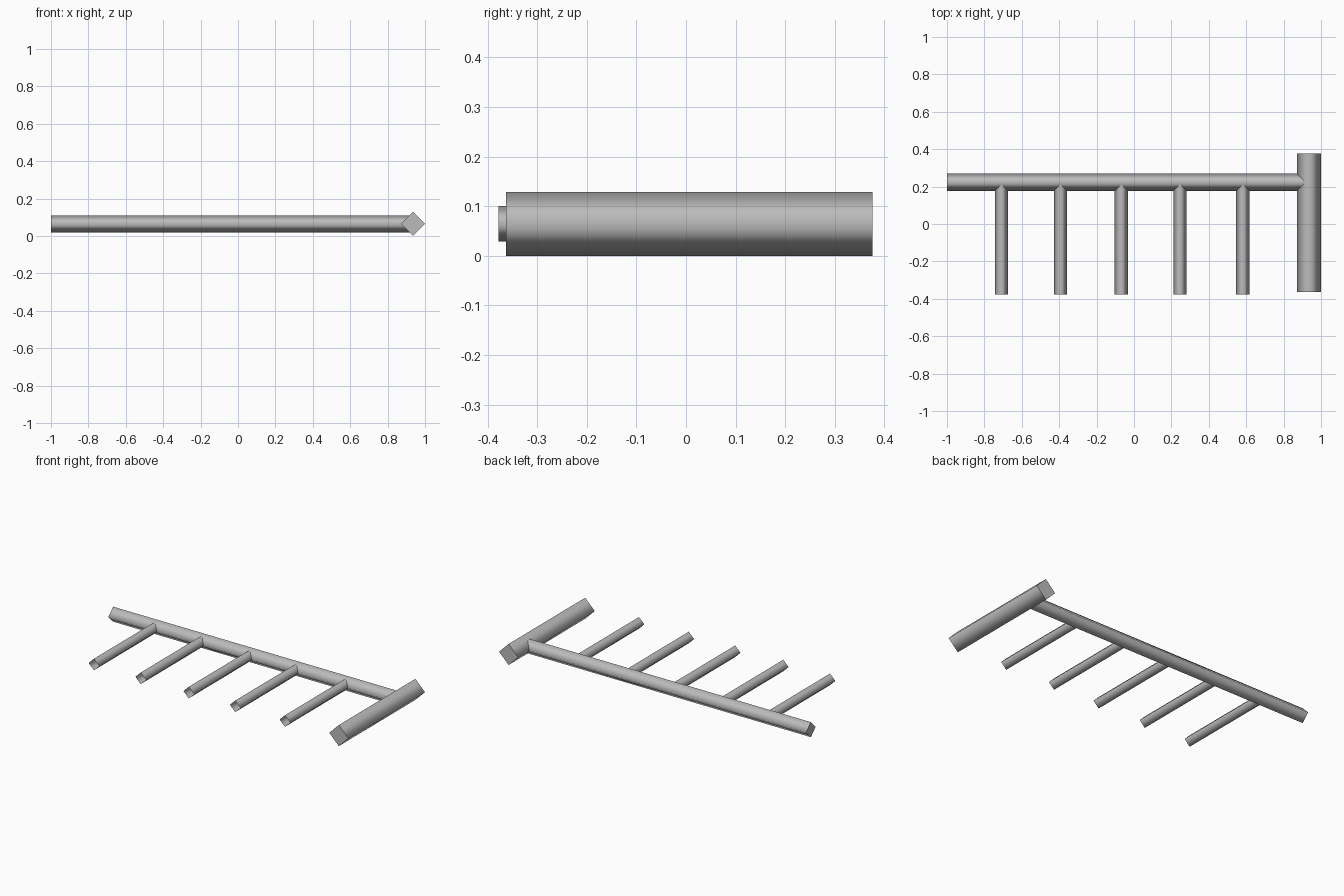
import bpy
import bmesh
from mathutils import Matrix, Vector

cube = bpy.data.objects.get("Cube")
if cube:
    bpy.data.objects.remove(cube, do_unlink=True)

steel = bpy.data.materials.new("grey_steel")
steel.use_nodes = True
colour = (0.5, 0.5, 0.5, 1)
steel.diffuse_color = colour
steel.node_tree.nodes["Principled BSDF"].inputs["Base Color"].default_value = colour

AXIS_Z = 0.0645


def bar(name, start, end, radius, capped=True):
    """Four-sided bar standing on its edge, smooth along its sides."""
    a, b = Vector((*start, AXIS_Z)), Vector((*end, AXIS_Z))
    direction = (b - a).normalized()
    up = Vector((0, 0, 1))
    side = up.cross(direction)
    frame = Matrix((side, up, direction)).transposed().to_4x4()
    frame.translation = (a + b) / 2
    bm = bmesh.new()
    bmesh.ops.create_cone(bm, cap_ends=capped, segments=4, radius1=radius,
                          radius2=radius, depth=(b - a).length, matrix=frame)
    # Smooth sides, crisp flat ends
    for face in bm.faces:
        face.smooth = abs(face.normal.dot(direction)) < 0.5
    for edge in bm.edges:
        along = (edge.verts[0].co - edge.verts[1].co).normalized()
        edge.smooth = abs(along.dot(direction)) > 0.5
    mesh = bpy.data.meshes.new(name)
    bm.to_mesh(mesh)
    bm.free()
    mesh.materials.append(steel)
    obj = bpy.data.objects.new(name, mesh)
    bpy.context.collection.objects.link(obj)
    return obj


# Thick cross bar at the end
bar("end_bar", (0.9355, -0.363), (0.9355, 0.376), AXIS_Z)

# Long main bar running into the cross bar
bar("main_bar", (-1, 0.223), (0.9355, 0.223), 0.046)

# Thin hollow prongs, open at the tips
for i, x in enumerate((-0.709, -0.393, -0.068, 0.246, 0.582)):
    bar(f"prong_{i + 1}", (x, 0.223), (x, -0.378), 0.0355, capped=False)
